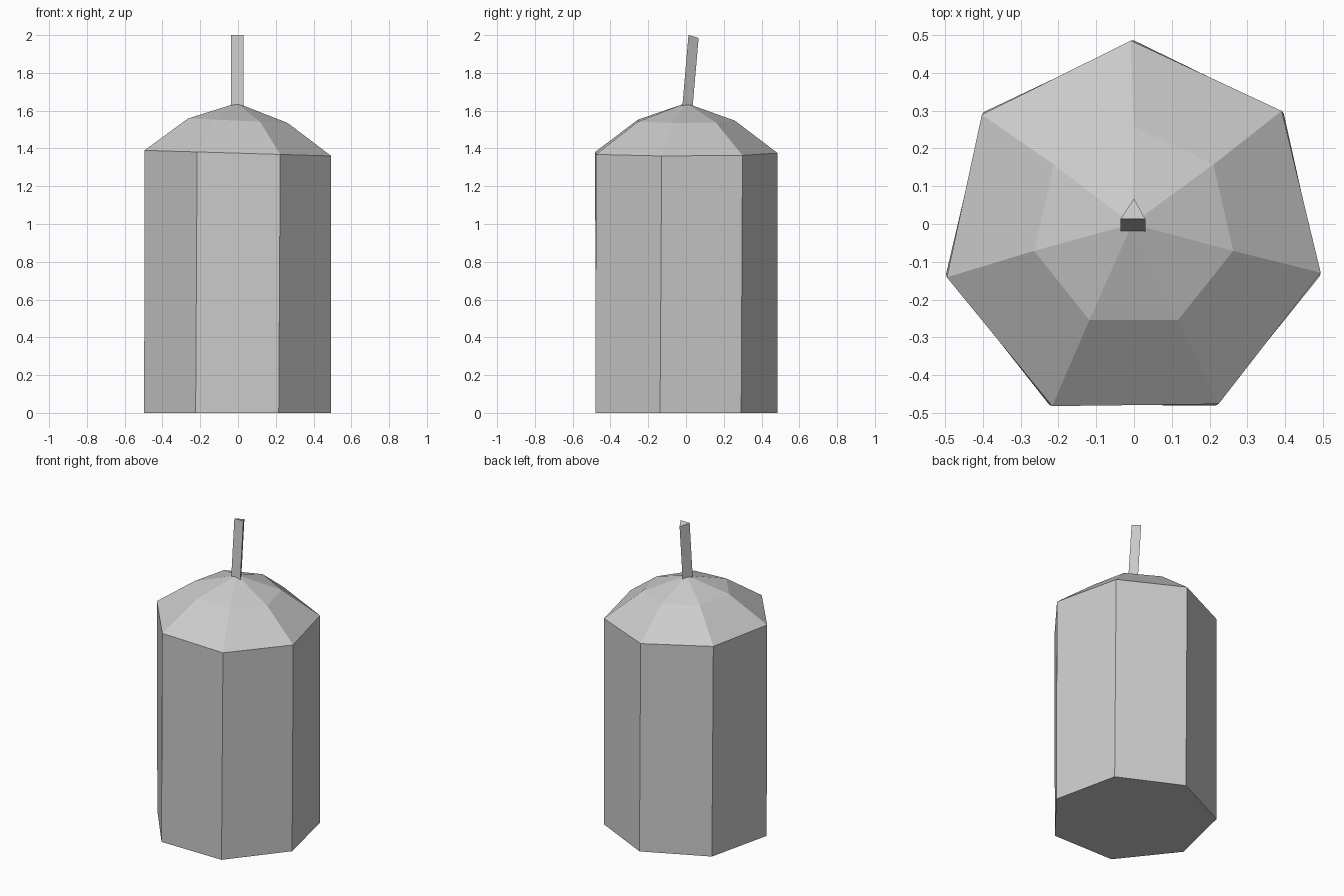
import bpy, bmesh
from math import sin, cos, tau, radians

if "Cube" in bpy.data.objects:
    bpy.data.objects.remove(bpy.data.objects["Cube"])


def ring(n, r, cx, cy, z, twist=0.0, slope_x=0.0, slope_y=0.0):
    """Regular n-gon with one point towards +y, optionally twisted and tilted."""
    pts = []
    for i in range(n):
        a = tau / 4 + tau * i / n + radians(twist)
        x, y = cx + r * cos(a), cy + r * sin(a)
        pts.append((x, y, z + slope_x * x + slope_y * y))
    return pts


def loft(name, rings, apex=None):
    """Skin a stack of rings; the top closes to a point or a flat cap."""
    bm = bmesh.new()
    loops = [[bm.verts.new(p) for p in r] for r in rings]
    n = len(loops[0])
    for lo, hi in zip(loops, loops[1:]):
        for i in range(n):
            j = (i + 1) % n
            bm.faces.new((lo[i], lo[j], hi[j], hi[i]))
    bm.faces.new(loops[0][::-1])
    top = loops[-1]
    if apex:
        tip = bm.verts.new(apex)
        for i in range(n):
            bm.faces.new((top[i], top[(i + 1) % n], tip))
    else:
        bm.faces.new(top)
    bmesh.ops.recalc_face_normals(bm, faces=bm.faces)
    mesh = bpy.data.meshes.new(name)
    bm.to_mesh(mesh)
    bm.free()
    obj = bpy.data.objects.new(name, mesh)
    bpy.context.collection.objects.link(obj)
    return obj


# Seven-sided wax body with a slightly twisted, tilted rim and a faceted dome
loft("candle_body", [
    ring(7, 0.507, -0.002, -0.022, 0.0, twist=-0.3),
    ring(7, 0.507, -0.002, -0.022, 1.375, twist=0.7, slope_x=-0.03),
    ring(7, 0.27, -0.001, -0.011, 1.547, slope_x=-0.045),
], apex=(-0.005, 0.0, 1.64))

# Three-sided wick leaning back
loft("wick", [
    [(0.0, 0.034, 1.61), (-0.036, -0.02, 1.615), (0.03, -0.02, 1.615)],
    [(0.0, 0.067, 1.985), (-0.036, 0.013, 2.0), (0.03, 0.013, 2.0)],
])
